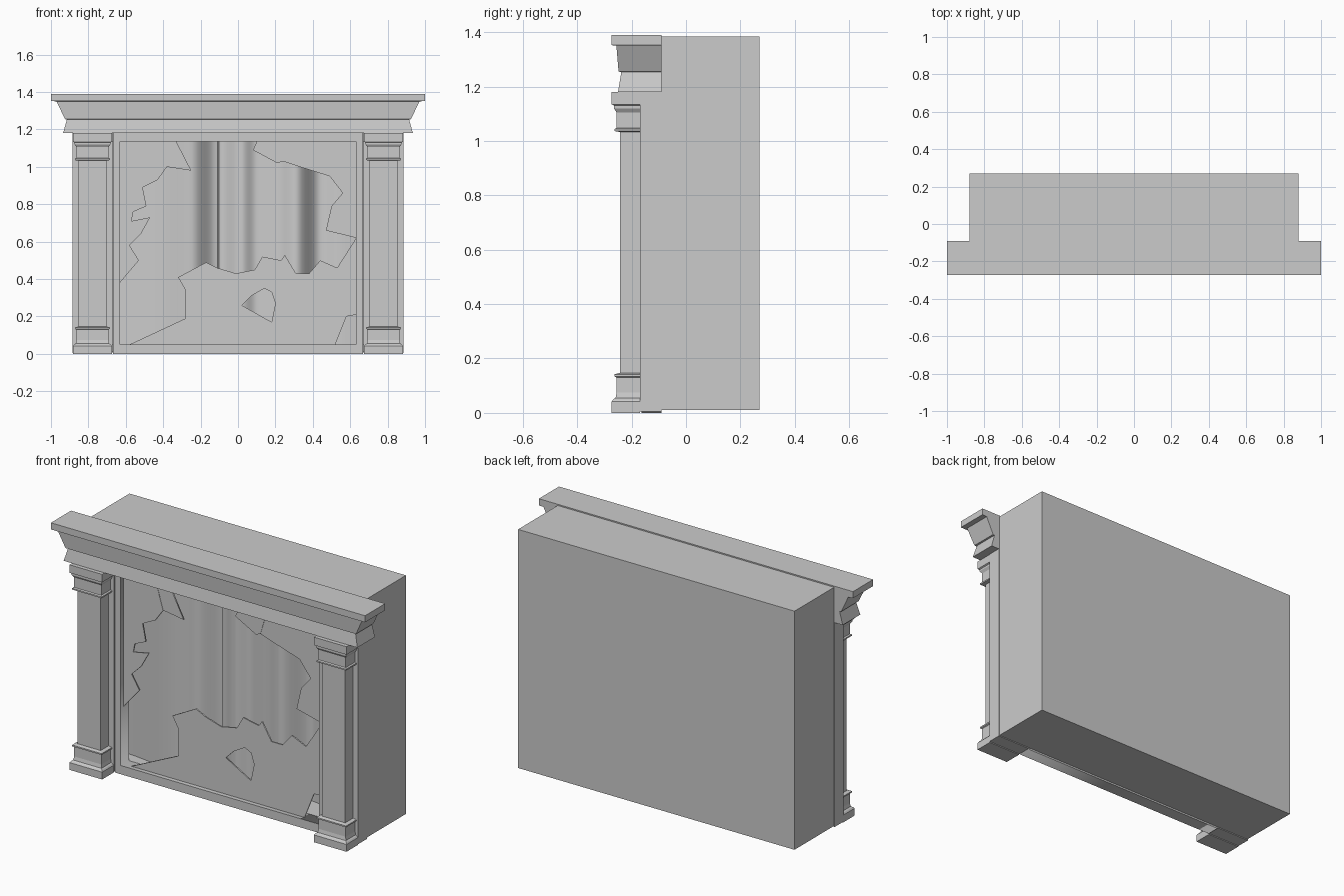
import bpy, bmesh, math

cube = bpy.data.objects.get("Cube")
if cube:
    bpy.data.objects.remove(cube, do_unlink=True)

grey = bpy.data.materials.new("light_grey")
grey.use_nodes = True
grey.diffuse_color = (0.6, 0.6, 0.6, 1)
grey.node_tree.nodes["Principled BSDF"].inputs["Base Color"].default_value = (0.6, 0.6, 0.6, 1)

SILL, LINTEL, JAMB = 0.05, 1.135, 0.632   # window opening
BACK = -0.09                              # plane where the facade meets the body


def add_object(name, bm):
    mesh = bpy.data.meshes.new(name)
    bmesh.ops.recalc_face_normals(bm, faces=bm.faces)
    bm.to_mesh(mesh)
    bm.free()
    mesh.materials.append(grey)
    obj = bpy.data.objects.new(name, mesh)
    bpy.context.collection.objects.link(obj)
    return obj


def loft(name, centre, rings):
    """Stack of rectangles: (half width, front y, back y, height)."""
    bm = bmesh.new()
    loops = []
    for half, front, back, z in rings:
        corners = ((-half, front), (half, front), (half, back), (-half, back))
        loops.append([bm.verts.new((centre + x, y, z)) for x, y in corners])
    for low, high in zip(loops, loops[1:]):
        for i in range(4):
            j = (i + 1) % 4
            bm.faces.new((low[i], low[j], high[j], high[i]))
    bm.faces.new(loops[0])
    bm.faces.new(loops[-1])
    return add_object(name, bm)


def block(name, centre, half, front, back, bottom, top):
    return loft(name, centre, [(half, front, back, bottom), (half, front, back, top)])


def plate(name, outlines, y, thickness):
    """Flat upright plate; outlines after the first are holes."""
    curve = bpy.data.curves.new(name + "_outline", "CURVE")
    curve.dimensions = "2D"
    curve.fill_mode = "BOTH"
    curve.extrude = thickness / 2
    for outline in outlines:
        spline = curve.splines.new("POLY")
        spline.points.add(len(outline) - 1)
        for point, (x, z) in zip(spline.points, outline):
            point.co = (x, z, 0, 1)
        spline.use_cyclic_u = True
    helper = bpy.data.objects.new(name + "_helper", curve)
    bpy.context.collection.objects.link(helper)
    graph = bpy.context.evaluated_depsgraph_get()
    mesh = bpy.data.meshes.new_from_object(helper.evaluated_get(graph))
    bm = bmesh.new()
    bm.from_mesh(mesh)
    bpy.data.objects.remove(helper, do_unlink=True)
    bpy.data.meshes.remove(mesh)
    bmesh.ops.remove_doubles(bm, verts=bm.verts, dist=0.0001)
    for v in bm.verts:
        v.co = (v.co.x, y + v.co.z, v.co.y)
    return add_object(name, bm)


# Body with a display recess sunk into its front
body = block("body", 0, 0.88, BACK, 0.27, 0.01, 1.383)
bm = bmesh.new()
bm.from_mesh(body.data)
bm.normal_update()
front = min(bm.faces, key=lambda f: f.calc_center_median().y)
bmesh.ops.inset_individual(bm, faces=[front], thickness=0.1)
for v in front.verts:
    v.co.x = math.copysign(0.72, v.co.x)
    v.co.z = SILL if v.co.z < 0.7 else LINTEL
recess = bmesh.ops.extrude_discrete_faces(bm, faces=[front])["faces"][0]
for v in recess.verts:
    v.co.y = 0.15
bm.to_mesh(body.data)
bm.free()

# Window frame
w, h = 0.668, 1.18
plate("window_frame",
      [[(-w, 0), (w, 0), (w, h), (-w, h)],
       [(-JAMB, SILL), (JAMB, SILL), (JAMB, LINTEL), (-JAMB, LINTEL)]],
      -0.127, 0.074)

# Pilasters: (overhang, height) profiles wrapped round the shaft
base = [(0.03, 0), (0.03, 0.042), (0.024, 0.05), (0.016, 0.055), (0.012, 0.075),
        (0.012, 0.13), (0.02, 0.134), (0.02, 0.142), (0, 0.147)]
capital = [(0, 1.033), (0.02, 1.036), (0.02, 1.044), (0.012, 1.048), (0.012, 1.105),
           (0.022, 1.12), (0.022, 1.13), (0.03, 1.134), (0.03, 1.18)]
for side, sign in (("left", 1), ("right", -1)):
    x = 0.778 * sign
    block(side + "_pilaster_backing", x, 0.106, -0.17, BACK, 0.005, 1.18)
    block(side + "_pilaster_shaft", x, 0.074, -0.243, -0.169, 0.14, 1.04)
    for part, profile in (("base", base), ("capital", capital)):
        loft(side + "_pilaster_" + part, x,
             [(0.074 + e, -0.243 - e, -0.169, z) for e, z in profile])

# Cornice
loft("cornice", 0, [
    (0.935, -0.25, BACK, 1.18), (0.915, -0.238, BACK, 1.253),
    (0.925, -0.248, BACK, 1.255), (0.97, -0.256, BACK, 1.35),
    (1, -0.273, BACK, 1.352), (1, -0.273, BACK, 1.39)])

# Broken pane, shard by shard
shards = {
    "upper_right_side_pane": [
        (-JAMB, LINTEL), (-.42, LINTEL), (-.38, 1), (-.43, .93), (-.51, .89),
        (-.49, .79), (-.56, .76), (-.57, .71), (-.47, .73), (-.52, .64),
        (-.58, .58), (-.53, .5), (-JAMB, .38)],
    "hanging_shard": [(-.42, LINTEL), (-.33, LINTEL), (-.25, .98), (-.38, 1)],
    "top_middle_shard": [
        (.1, LINTEL), (.08, 1.09), (.21, 1.02), (.24, 1.03), (.27, LINTEL)],
    "top_shard": [
        (.27, LINTEL), (.24, 1.03), (.33, 1), (.49, .95), (.59, LINTEL)],
    "left_side_shard": [
        (.59, LINTEL), (.49, .95), (.56, .86), (.5, .79), (.47, .66),
        (JAMB, .79), (JAMB, LINTEL)],
    "wedge_shard": [(.47, .66), (JAMB, .79), (JAMB, .62)],
    "lower_pane": [
        (JAMB, .62), (.53, .46), (.44, .5), (.38, .43), (.31, .43), (.25, .53),
        (.23, .5), (.13, .52), (.09, .45), (-.01, .43), (-.11, .46), (-.17, .49),
        (-.32, .41), (-.28, .34), (-.28, .19), (-.58, SILL), (.52, SILL),
        (.58, .2), (JAMB, .21)],
}
chip = [(.02, .26), (.07, .31), (.14, .35), (.18, .33), (.2, .27), (.18, .17)]
for i, (name, outline) in enumerate(shards.items()):
    holes = [chip] if name == "lower_pane" else []
    plate(name, [outline] + holes, -0.135 + 0.002 * (i % 2), 0.008)

# Curtain: eased folds between (x, depth) points
folds = [(-.72, -.02), (-.4, -.05), (-.25, -.04), (-.11, .06), (-.1, .0),
         (.02, -.055), (.1, -.02), (.2, -.03), (.31, -.07), (.44, .05),
         (.55, .03), (.72, .04)]
bm = bmesh.new()
columns = []
STEPS = 8
for (x0, y0), (x1, y1) in zip(folds, folds[1:]):
    for i in range(STEPS):
        t = i / STEPS
        ease = (1 - math.cos(math.pi * t)) / 2
        x, y = x0 + (x1 - x0) * t, y0 + (y1 - y0) * ease
        columns.append([bm.verts.new((x, y, z)) for z in (SILL, LINTEL)])
columns.append([bm.verts.new((*folds[-1], z)) for z in (SILL, LINTEL)])
for a, b in zip(columns, columns[1:]):
    bm.faces.new((a[0], b[0], b[1], a[1]))
curtain = add_object("curtain", bm)
bpy.ops.object.select_all(action="DESELECT")
curtain.select_set(True)
bpy.context.view_layer.objects.active = curtain
bpy.ops.object.shade_smooth_by_angle(angle=math.radians(60))
